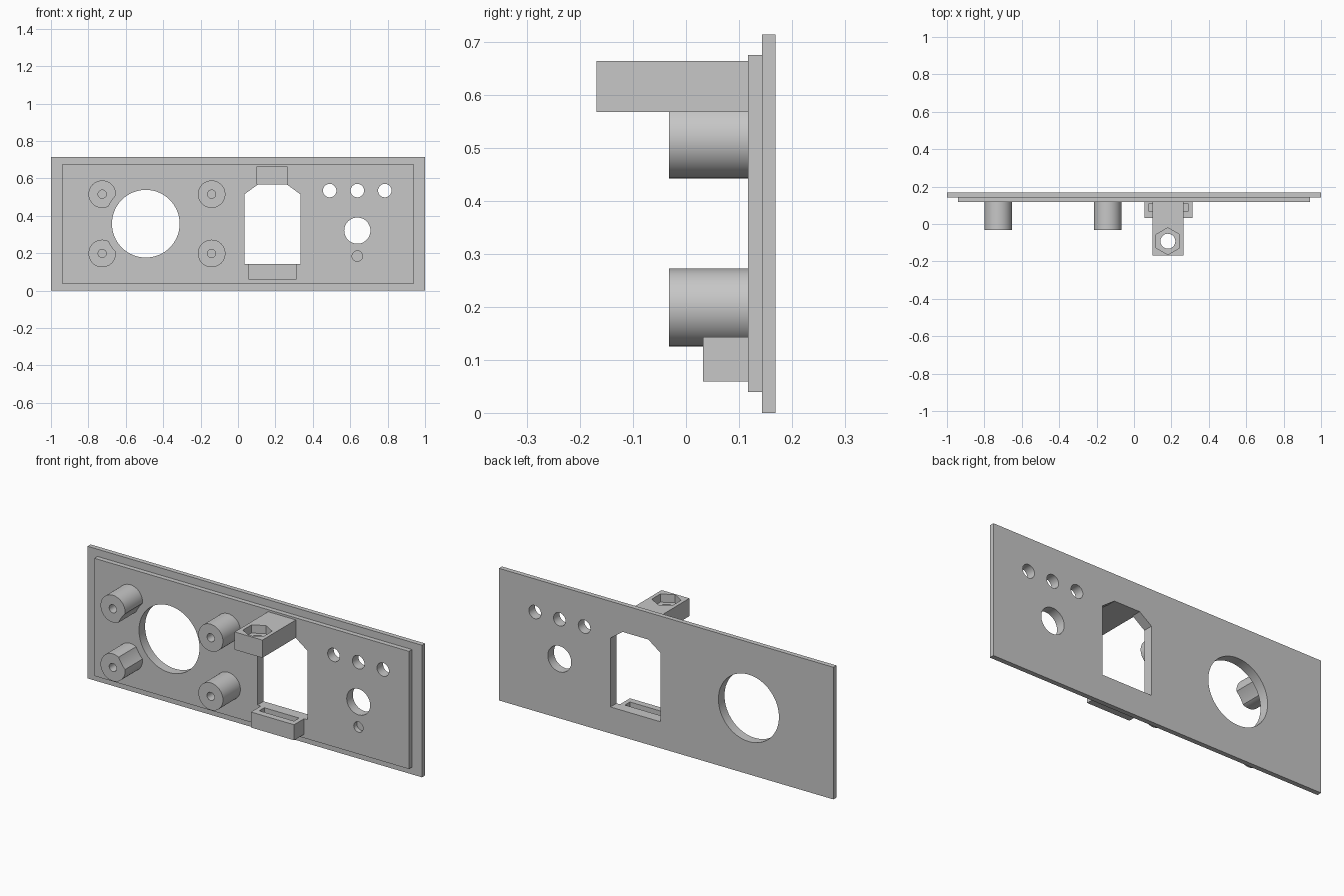
import bpy, bmesh, math
from mathutils import Vector

cube = bpy.data.objects.get("Cube")
if cube:
    bpy.data.objects.remove(cube, do_unlink=True)

grey = bpy.data.materials.new("light grey")
grey.use_nodes = True
colour = (0.57, 0.57, 0.57, 1)
grey.diffuse_color = colour
grey.node_tree.nodes["Principled BSDF"].inputs["Base Color"].default_value = colour


def prism(name, outline, axis, start, end):
    """Extrude a 2D outline: along y it lies in (x, z), along z in (x, y)."""
    place = (lambda a, b, d: (a, d, b)) if axis == "Y" else (lambda a, b, d: (a, b, d))
    bm = bmesh.new()
    face = bm.faces.new([bm.verts.new(place(a, b, start)) for a, b in outline])
    ext = bmesh.ops.extrude_face_region(bm, geom=[face])
    moved = [v for v in ext["geom"] if isinstance(v, bmesh.types.BMVert)]
    bmesh.ops.translate(bm, verts=moved, vec=Vector(place(0, 0, end - start)))
    bmesh.ops.recalc_face_normals(bm, faces=bm.faces)
    mesh = bpy.data.meshes.new(name)
    bm.to_mesh(mesh)
    bm.free()
    mesh.materials.append(grey)
    obj = bpy.data.objects.new(name, mesh)
    bpy.context.collection.objects.link(obj)
    return obj


def rect(a0, a1, b0, b1):
    return [(a0, b0), (a1, b0), (a1, b1), (a0, b1)]


def ring(a, b, r, sides=48, turn=0.0):
    steps = [turn + math.tau * i / sides for i in range(sides)]
    return [(a + r * math.cos(t), b + r * math.sin(t)) for t in steps]


def cut(obj, *cutters):
    """Subtract the cutters and keep only the finished mesh."""
    for c in cutters:
        c.hide_render = True
        mod = obj.modifiers.new("cut", "BOOLEAN")
        mod.operation, mod.solver, mod.object = "DIFFERENCE", "EXACT", c
    graph = bpy.context.evaluated_depsgraph_get()
    mesh = bpy.data.meshes.new_from_object(obj.evaluated_get(graph))
    obj.modifiers.clear()
    obj.data = mesh
    for c in cutters:
        bpy.data.objects.remove(c, do_unlink=True)


BACK, STEP, FACE = 0.169, 0.143, 0.117
SPEAKER = (-0.493, 0.358)

# Outer panel and raised inner plate, pierced by the same openings
window = [(0.035, 0.143), (0.333, 0.143), (0.333, 0.516), (0.261, 0.568),
          (0.107, 0.568), (0.035, 0.516)]
openings = [window, ring(*SPEAKER, 0.181, 64), ring(0.638, 0.321, 0.07)]
openings += [ring(x, 0.535, 0.036, 32) for x in (0.49, 0.638, 0.785)]

panel = prism("panel", rect(-1, 1, 0, 0.714), "Y", STEP, BACK)
plate = prism("inner_plate", rect(-0.94, 0.94, 0.039, 0.675), "Y", FACE, STEP)
for part in (panel, plate):
    cut(part, *[prism("cutter", o, "Y", 0, 0.3) for o in openings])
# Small blind hole in the inner plate
cut(plate, prism("cutter", ring(0.638, 0.185, 0.028, 32), "Y", 0, STEP + 0.01))

# Four bored standoffs, relieved where they face the round opening
standoffs = []
for side, x in (("right", -0.726), ("left", -0.141)):
    for level, z in (("upper", 0.516), ("lower", 0.199)):
        post = prism(f"{level}_{side}_standoff", ring(x, z, 0.0735), "Y", -0.032, FACE)
        cut(post,
            prism("cutter", ring(x, z, 0.022, 24), "Y", -0.1, 0.1),
            prism("cutter", ring(*SPEAKER, 0.22, 64), "Y", -0.1, 0.2))
        standoffs.append(post)

# Upper bracket with a bolt hole and a hexagonal nut pocket
bracket = prism("upper_bracket", rect(0.098, 0.264, -0.169, FACE), "Z", 0.568, 0.664)
cut(bracket,
    prism("cutter", ring(0.181, -0.092, 0.04, 32), "Z", 0.5, 0.7),
    prism("cutter", ring(0.181, -0.092, 0.072, 6, math.pi / 2), "Z", 0.62, 0.7))

# Lower bracket with a blind slot
ledge = prism("lower_bracket", rect(0.055, 0.313, 0.032, FACE), "Z", 0.059, 0.143)
cut(ledge, prism("cutter", rect(0.08, 0.288, 0.067, 0.11), "Z", 0.09, 0.2))

# Smooth the round walls, keep the edges crisp
bpy.ops.object.select_all(action="DESELECT")
for obj in [panel, plate, bracket] + standoffs:
    obj.select_set(True)
bpy.context.view_layer.objects.active = panel
bpy.ops.object.shade_smooth_by_angle(angle=math.radians(25))
